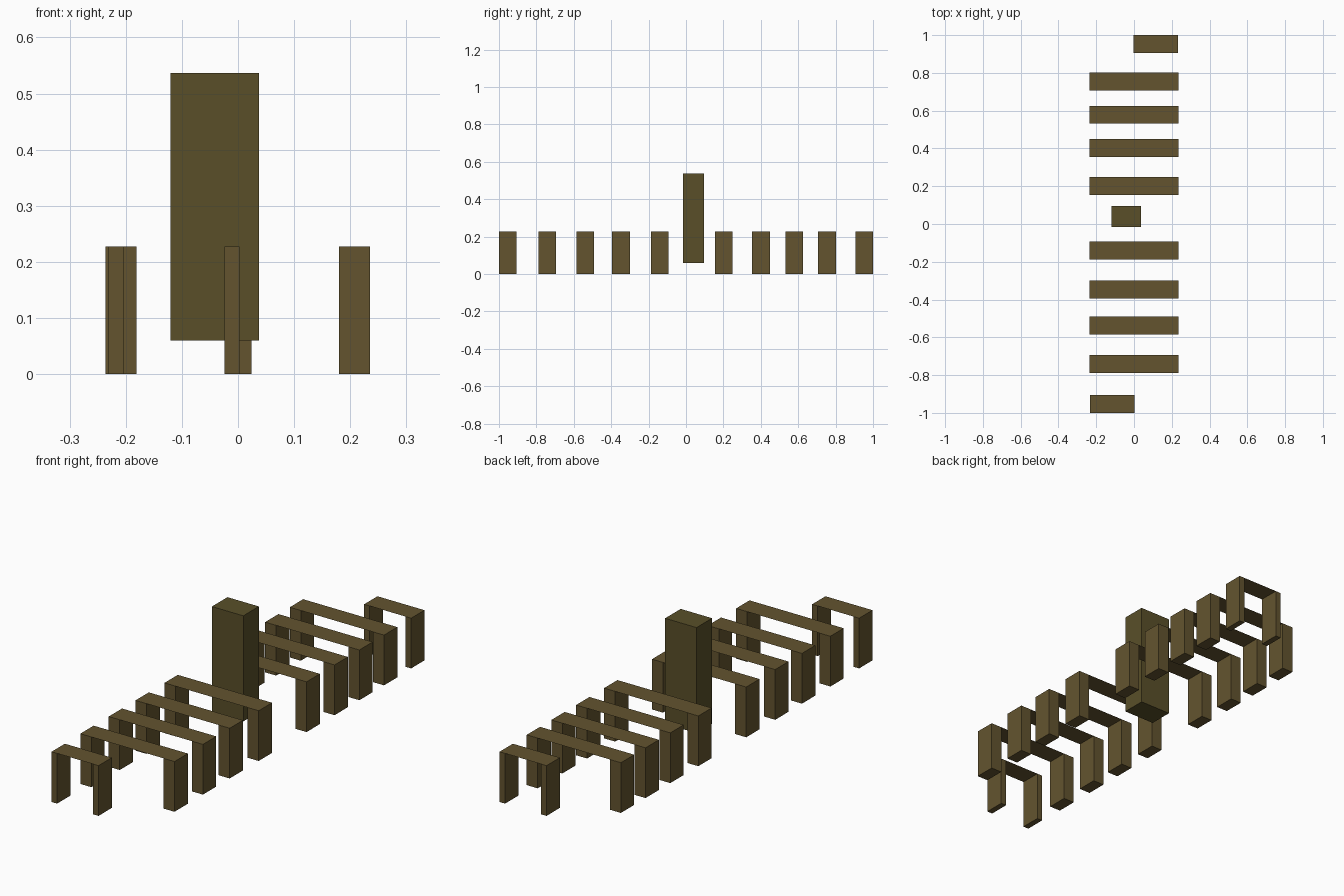
import bpy, bmesh

if "Cube" in bpy.data.objects:
    bpy.data.objects.remove(bpy.data.objects["Cube"])


def material(name, rgb):
    m = bpy.data.materials.new(name)
    m.diffuse_color = (*rgb, 1)
    m.use_nodes = True
    m.node_tree.nodes["Principled BSDF"].inputs["Base Color"].default_value = m.diffuse_color
    return m


def add_box(bm, x0, x1, y0, y1, z0, z1):
    verts = bmesh.ops.create_cube(bm, size=1)["verts"]
    for v in verts:
        v.co.x = x1 if v.co.x > 0 else x0
        v.co.y = y1 if v.co.y > 0 else y0
        v.co.z = z1 if v.co.z > 0 else z0


def finish(bm, name, mat):
    bmesh.ops.remove_doubles(bm, verts=bm.verts, dist=1e-5)
    mesh = bpy.data.meshes.new(name)
    bm.to_mesh(mesh)
    bm.free()
    mesh.materials.append(mat)
    bpy.context.collection.objects.link(bpy.data.objects.new(name, mesh))


def arch(name, x0, x1, y0, leg):
    y1 = y0 + DEPTH
    bm = bmesh.new()
    # two legs
    add_box(bm, x0, x0 + leg, y0, y1, 0, HEIGHT)
    add_box(bm, x1 - leg, x1, y0, y1, 0, HEIGHT)
    # paper-thin top sheet spanning the legs
    corners = [(x0 + leg, y0), (x1 - leg, y0), (x1 - leg, y1), (x0 + leg, y1)]
    bm.faces.new([bm.verts.new((x, y, HEIGHT)) for x, y in corners])
    finish(bm, name, wood)


DEPTH, HEIGHT = 0.095, 0.227
wood = material("bench_brown", (0.125, 0.088, 0.028))
dark = material("post_olive", (0.1, 0.078, 0.022))

# full-width benches
for i, y in enumerate((-0.789, -0.586, -0.395, -0.188, 0.154, 0.354, 0.531, 0.707)):
    arch(f"bench_{i + 1}", -0.236, 0.235, y, 0.055)

# half-width benches at the two ends
arch("front_short_bench", -0.232, 0.003, -1.0, 0.0275)
arch("back_short_bench", -0.003, 0.232, 0.905, 0.0275)

# tall central block, raised off the ground
bm = bmesh.new()
add_box(bm, -0.12, 0.037, -0.015, 0.096, 0.06, 0.537)
finish(bm, "central_block", dark)
